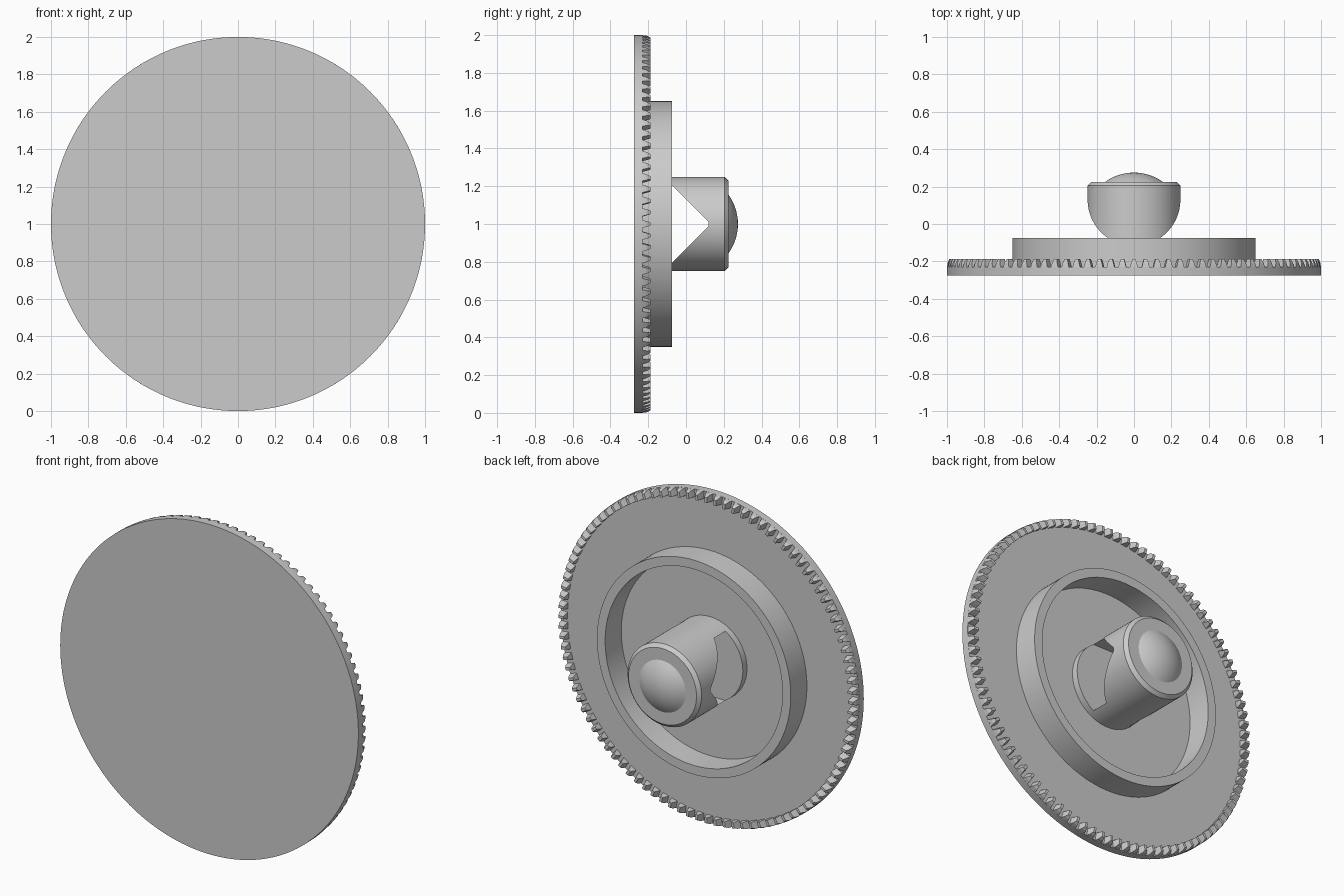
import bpy, bmesh, math
from mathutils import Vector

cube = bpy.data.objects.get("Cube")
if cube:
    bpy.data.objects.remove(cube, do_unlink=True)

grey = bpy.data.materials.new("plain grey")
grey.use_nodes = True
grey.diffuse_color = (0.6, 0.6, 0.6, 1)
grey.node_tree.nodes["Principled BSDF"].inputs["Base Color"].default_value = (0.6, 0.6, 0.6, 1)

TEETH = 100


def polar(r, y, a):
    """Point at radius r and angle a around the axle, which runs along y at z = 1."""
    return Vector((r * math.sin(a), y, 1 + r * math.cos(a)))


def finish(name, bm):
    bmesh.ops.recalc_face_normals(bm, faces=bm.faces)
    mesh = bpy.data.meshes.new(name)
    bm.to_mesh(mesh)
    bm.free()
    ob = bpy.data.objects.new(name, mesh)
    bpy.context.collection.objects.link(ob)
    mesh.materials.append(grey)
    return ob


def activate(ob):
    bpy.ops.object.select_all(action='DESELECT')
    ob.select_set(True)
    bpy.context.view_layer.objects.active = ob


def smooth(ob):
    activate(ob)
    bpy.ops.object.shade_smooth_by_angle(angle=math.radians(25))


def lathe(name, profile, segments, closed=False):
    """Spin a list of (radius, y) around the axle; open profiles get flat or pointed ends."""
    bm = bmesh.new()
    rings = []
    for r, y in profile:
        if r == 0:
            rings.append([bm.verts.new(polar(0, y, 0))] * segments)
        else:
            rings.append([bm.verts.new(polar(r, y, 2 * math.pi * i / segments)) for i in range(segments)])
    pairs = list(zip(rings, rings[1:]))
    if closed:
        pairs.append((rings[-1], rings[0]))
    for a, b in pairs:
        for i in range(segments):
            j = (i + 1) % segments
            quad = list(dict.fromkeys((a[i], a[j], b[j], b[i])))
            bm.faces.new(quad)
    if not closed:
        for ring in (rings[0], rings[-1]):
            if ring[0] is not ring[1]:
                bm.faces.new(ring)
    return finish(name, bm)


# Gear plate
smooth(lathe("gear_plate", [(1, -0.275), (1, -0.23)], 2 * TEETH))

# Crown teeth standing on the back of the rim
bm = bmesh.new()
step = 2 * math.pi / TEETH
for n in range(TEETH):
    mid = n * step
    sections = []
    # outer radius, y, half width as a share of the pitch
    for outer, y, half in ((1, -0.232, 0.34), (0.997, -0.208, 0.24), (0.988, -0.188, 0.13)):
        sections.append([bm.verts.new(polar(r, y, mid + s * half * step))
                         for r, s in ((0.955, -1), (outer, -1), (outer, 1), (0.955, 1))])
    for low, high in zip(sections, sections[1:]):
        for k in range(4):
            m = (k + 1) % 4
            bm.faces.new((low[k], low[m], high[m], high[k]))
    bm.faces.new(sections[0])
    bm.faces.new(sections[-1])
finish("gear_teeth", bm)

# Raised collar
smooth(lathe("collar", [(0.65, -0.24), (0.65, -0.075), (0.595, -0.075), (0.595, -0.24)], 128, closed=True))

# Hub with chamfered end and shallow domed tip
R, base = 0.265, 0.155
start = math.asin(base / R)
dome = [(R * math.sin(start * (1 - i / 8)), 0.275 - R + R * math.cos(start * (1 - i / 8))) for i in range(8)]
hub = lathe("hub", [(0.248, -0.24), (0.248, 0.205), (0.228, 0.225)] + dome + [(0, 0.275)], 96)

# Arrow-shaped window cut sideways through the hub
outline = [(-0.19, -0.21), (-0.08, -0.21), (0.12, -0.01), (0.12, 0.01), (-0.08, 0.21), (-0.19, 0.21)]
bm = bmesh.new()
face = bm.faces.new([bm.verts.new((-0.5, y, 1 + z)) for y, z in outline])
side = bmesh.ops.extrude_face_region(bm, geom=[face])
bmesh.ops.translate(bm, vec=(1, 0, 0), verts=[g for g in side["geom"] if isinstance(g, bmesh.types.BMVert)])
cutter = finish("window_cutter", bm)
cutter.hide_render = True
mod = hub.modifiers.new("window", 'BOOLEAN')
mod.operation = 'DIFFERENCE'
mod.solver = 'EXACT'
mod.object = cutter
activate(hub)
bpy.ops.object.modifier_apply(modifier=mod.name)
bpy.data.objects.remove(cutter, do_unlink=True)
smooth(hub)
